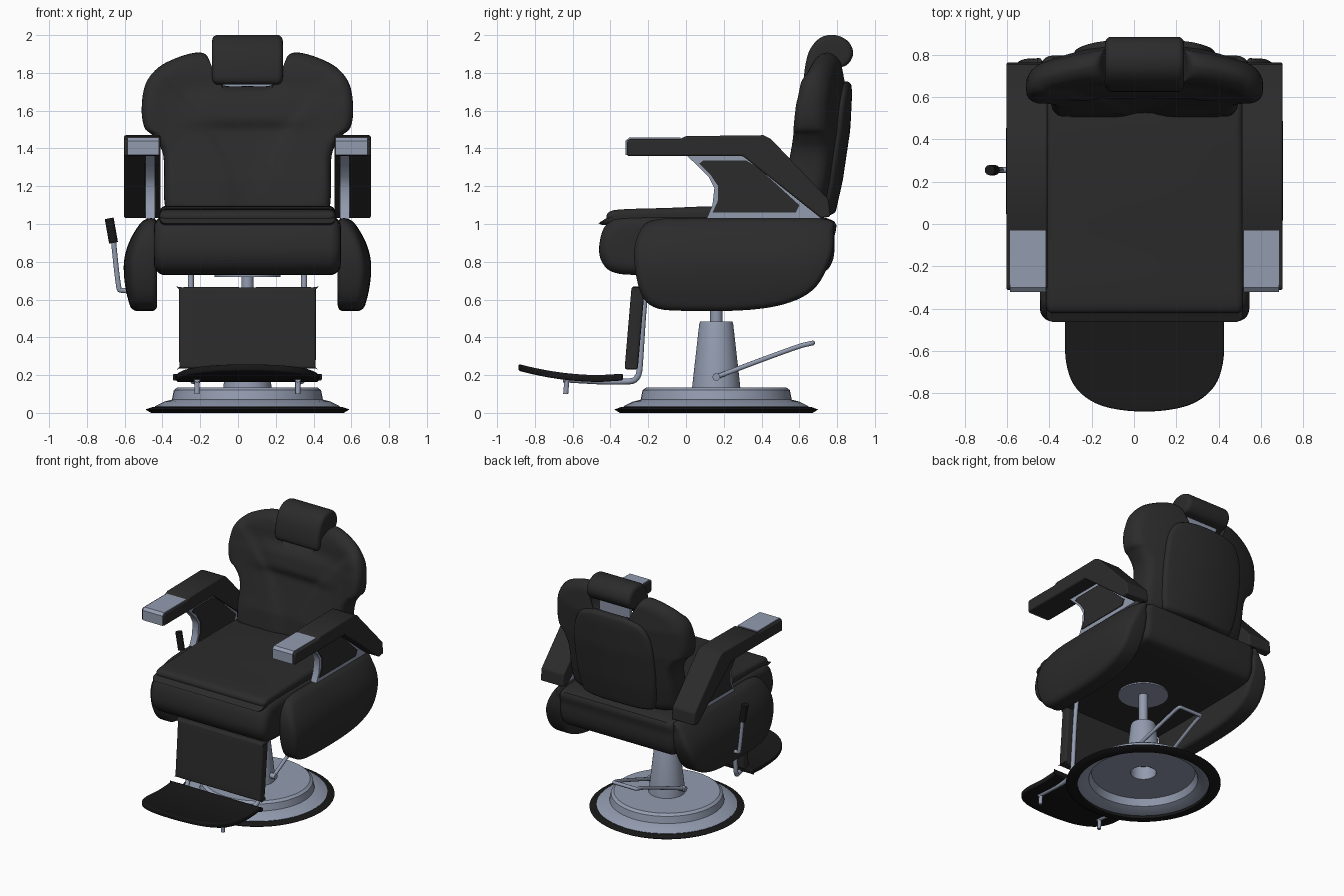
import bpy, bmesh, math
from mathutils import Vector

cube = bpy.data.objects.get("Cube")
if cube:
    bpy.data.objects.remove(cube)

CX, CY = 0.05, 0.16          # chair centre line and pedestal axis


def material(name, rgb, metal=0.0, rough=0.5):
    m = bpy.data.materials.new(name)
    m.use_nodes = True
    m.diffuse_color = (*rgb, 1)
    node = m.node_tree.nodes["Principled BSDF"]
    node.inputs["Base Color"].default_value = (*rgb, 1)
    node.inputs["Roughness"].default_value = rough
    return m


LEATHER = material("black leather", (0.024, 0.024, 0.024))
CHROME = material("blue grey chrome", (0.29, 0.33, 0.43))
RUBBER = material("black rubber", (0.009, 0.009, 0.009))
made = []


def finish(name, bm, mat):
    bmesh.ops.recalc_face_normals(bm, faces=bm.faces)
    mesh = bpy.data.meshes.new(name)
    bm.to_mesh(mesh)
    bm.free()
    ob = bpy.data.objects.new(name, mesh)
    bpy.context.collection.objects.link(ob)
    mesh.materials.append(mat)
    ob.location.x = CX
    made.append(ob)
    return ob


def place(axis, u, v, d, side=1):
    return {"x": (d * side, u, v), "y": (u * side, d, v), "z": (u * side, v, d)}[axis]


def smooth(pts, n=5):
    """Closed Catmull-Rom curve through the points."""
    p, out = [Vector(q) for q in pts], []
    for i in range(len(p)):
        a, b, c, d = (p[(i + k) % len(p)] for k in (-1, 0, 1, 2))
        for k in range(n):
            t = k / n
            out.append(b + (c - a) * t / 2 + (2 * a - 5 * b + 4 * c - d) * t * t / 2
                       + (3 * b - a - 3 * c + d) * t ** 3 / 2)
    return out


def mirrored(half):
    """Close a right-hand half outline over its centre line."""
    return half + [(-x, z) for x, z in reversed(half) if x > 0]


def pillow(name, outline, axis, lo, hi, r, mat=LEATHER, side=1, rings=4):
    """Padded shape: outline with rounded rims between two depth surfaces."""
    pts = smooth(outline)
    us, vs = [p.x for p in pts], [p.y for p in pts]
    cu, cv = (max(us) + min(us)) / 2, (max(vs) + min(vs)) / 2
    hu, hv = (max(us) - min(us)) / 2, (max(vs) - min(vs)) / 2
    rim = [(r * (1 - math.cos(a)), r * (1 - math.sin(a)), 1)
           for a in (math.radians(18 * k) for k in range(6))]
    inner = [(r, 0, 1 - k / rings) for k in range(1, rings)]
    bm = bmesh.new()
    loops = []
    for surf, sign in ((hi, -1), (lo, 1)):
        half = []
        for inset, drop, scale in rim + inner:
            ring = []
            for p in pts:
                u = cu + (p.x - cu) * (1 - inset / hu) * scale
                v = cv + (p.y - cv) * (1 - inset / hv) * scale
                ring.append(bm.verts.new(place(axis, u, v, surf(u, v) + sign * drop, side)))
            half.append(ring)
        tip = bm.verts.new(place(axis, cu, cv, surf(cu, cv), side))
        last = half[-1]
        for i in range(len(pts)):
            bm.faces.new((last[i - 1], last[i], tip))
        loops = half[::-1] if not loops else loops + half
    for a, b in zip(loops, loops[1:]):
        for i in range(len(pts)):
            bm.faces.new((a[i - 1], a[i], b[i], b[i - 1]))
    return finish(name, bm, mat)


def slab(name, outline, x0, x1, mat, side=1, bevel=0.0):
    """Side-view outline extruded across x."""
    bm = bmesh.new()
    face = bm.faces.new([bm.verts.new(place("x", u, v, x0, side)) for u, v in outline])
    ext = bmesh.ops.extrude_face_region(bm, geom=[face])["geom"]
    bmesh.ops.translate(bm, verts=[g for g in ext if isinstance(g, bmesh.types.BMVert)],
                        vec=((x1 - x0) * side, 0, 0))
    ob = finish(name, bm, mat)
    if bevel:
        mod = ob.modifiers.new("soft edges", "BEVEL")
        mod.width, mod.segments, mod.limit_method = bevel, 3, "ANGLE"
    return ob


def lathe(name, profile, mat):
    bm = bmesh.new()
    vs = [bm.verts.new((r, 0, z)) for r, z in profile]
    es = [bm.edges.new(e) for e in zip(vs, vs[1:])]
    bmesh.ops.spin(bm, geom=vs + es, cent=(0, 0, 0), axis=(0, 0, 1), angle=math.tau, steps=48)
    bmesh.ops.remove_doubles(bm, verts=bm.verts, dist=0.0005)
    ob = finish(name, bm, mat)
    ob.location.y = CY
    return ob


def tube(name, pts, r, mat=CHROME):
    cu = bpy.data.curves.new(name, "CURVE")
    cu.dimensions, cu.bevel_depth, cu.bevel_resolution, cu.use_fill_caps = "3D", r, 3, True
    sp = cu.splines.new("NURBS")
    sp.points.add(len(pts) - 1)
    for p, co in zip(sp.points, pts):
        p.co = (*co, 1)
    sp.order_u, sp.use_endpoint_u, sp.resolution_u = min(3, len(pts)), True, 6
    cu.materials.append(mat)
    ob = bpy.data.objects.new(name, cu)
    ob.location.x = CX
    bpy.context.collection.objects.link(ob)


def lerp(table, z):
    for (z0, y0), (z1, y1) in zip(table, table[1:]):
        if z <= z1:
            return y0 + (y1 - y0) * max(0, (z - z0) / (z1 - z0))
    return table[-1][1]


def flat(d):
    return lambda u, v: d


# Pedestal
lathe("base_rubber_ring", [(.46, .03), (.46, 0), (.51, 0), (.54, .018), (.5, .032), (.46, .03)], RUBBER)
lathe("base_dish", [(.11, .135), (.37, .135), (.39, .12), (.4, .07), (.44, .06), (.49, .035), (.48, .02),
                    (.45, .02), (.38, .05), (.36, .1), (.09, .1), (.09, .2), (0, .2)], CHROME)
lathe("column", [(.128, .13), (.125, .16), (.09, .47), (.085, .485), (0, .485)], CHROME)
lathe("piston", [(.032, .48), (.032, .73)], CHROME)
lathe("seat_plate", [(0, .72), (.175, .72), (.175, .74), (0, .74)], CHROME)
tube("pump_pivot", [(-.16, CY, .19), (.16, CY, .19)], .02)
tube("pump_lever", [(-.14, CY, .19), (-.1, .58, .35), (-.1, .67, .37), (-.08, .67, .37), (.08, .67, .37),
                    (.1, .67, .37), (.1, .58, .35), (.14, CY, .19)], .013)

# Seat
pillow("seat_body", [(-.46, .88), (-.44, .79), (-.37, .74), (-.2, .73), (.3, .73), (.68, .74), (.77, .79),
                     (.785, .92), (.75, 1.03), (.3, 1.04), (-.3, 1.04), (-.42, 1.0)],
       "x", flat(-.495), flat(.495), .06)
pillow("seat_cushion", [(-.42, 1.03), (-.405, 1.065), (-.33, 1.078), (-.1, 1.085), (.2, 1.095), (.58, 1.09),
                        (.6, 1.03), (.56, .99), (-.38, .99)], "x", flat(-.465), flat(.465), .035)

# Backrest
FRONT = [(1.04, .51), (1.23, .53), (1.47, .595), (1.68, .645), (1.8, .66), (1.91, .69)]
BACK = [(1.03, .76), (1.23, .805), (1.5, .845), (1.7, .855), (1.91, .83)]


def back_surface(x, z):
    return lerp(BACK, z) - .12 * (x / .55) ** 2


def front_surface(x, z):
    seam = .07 + .3 * max(0, (z - 1.08) / .61) ** 2
    wing = math.tanh((abs(x) - seam) / .03)
    roll = .035 * math.exp(-((z - 1.61) / .09) ** 4 - (x / .3) ** 4)
    curl = .05 * (x / .55) ** 2 * min(1, max(0, (z - 1.3) * 3))
    return lerp(FRONT, z) - .01 * wing - roll - curl


pillow("backrest", mirrored([(0, 1.04), (.2, 1.04), (.4, 1.05), (.44, 1.12), (.445, 1.36), (.5, 1.465),
                             (.545, 1.51), (.56, 1.61), (.54, 1.74), (.47, 1.83), (.36, 1.885), (.26, 1.908),
                             (.21, 1.885), (.185, 1.8), (.13, 1.735), (0, 1.73)]),
       "y", front_surface, back_surface, .06, rings=24)
pillow("backrest_rear_panel", mirrored([(0, 1.05), (.25, 1.05), (.31, 1.1), (.335, 1.3), (.33, 1.55),
                                        (.28, 1.69), (.18, 1.745), (0, 1.755)]), "y",
       lambda x, z: back_surface(x, z) - .04, lambda x, z: back_surface(x, z) + .025, .025, rings=8)

# Headrest
pillow("headrest", [(.625, 1.78), (.65, 1.74), (.71, 1.75), (.78, 1.82), (.85, 1.84), (.885, 1.9),
                    (.86, 1.965), (.79, 2.0), (.71, 1.985), (.65, 1.91)], "x", flat(-.187), flat(.187), .03)
slab("headrest_bracket", [(.76, 1.66), (.785, 1.66), (.8, 1.88), (.775, 1.88)], -.13, .13, CHROME)

for side, label in ((1, "left"), (-1, "right")):
    # Bulging skirt beside the seat
    pillow(label + "_side_panel",
           [(-.15, 1.025), (-.24, .97), (-.275, .84), (-.245, .65), (-.17, .56), (0, .54), (.33, .545),
            (.55, .585), (.69, .67), (.77, .83), (.78, .96), (.75, 1.025), (.45, 1.03), (.1, 1.03)],
           "x", flat(.478), lambda y, z: .655 - (.1 if z > .77 else .05) * ((z - .77) / .25) ** 2
           - .04 * ((y - .25) / .52) ** 4, .03, side=side, rings=10)
    # Armrest with chrome tip and framed infill
    slab(label + "_armrest", [(-.312, 1.36), (-.312, 1.44), (-.296, 1.451), (-.03, 1.451), (0, 1.465),
                              (.41, 1.47), (.45, 1.45), (.755, 1.13), (.765, 1.04), (.715, 1.03),
                              (.3, 1.36), (0, 1.36)], .46, .653, LEATHER, side, .012)
    slab(label + "_armrest_tip", [(-.03, 1.449), (-.03, 1.458), (-.3, 1.458), (-.321, 1.44), (-.321, 1.365),
                                  (-.312, 1.365), (-.312, 1.44), (-.296, 1.449)], .467, .636, CHROME, side)
    slab(label + "_arm_frame", [(0, 1.365), (.31, 1.365), (.725, 1.03), (.11, 1.03), (.14, 1.1), (.15, 1.19),
                                (.12, 1.25), (.06, 1.31)], .49, .54, CHROME, side)
    slab(label + "_arm_infill", [(.07, 1.32), (.09, 1.335), (.32, 1.335), (.38, 1.3), (.6, 1.1), (.58, 1.06),
                                 (.14, 1.06), (.168, 1.12), (.17, 1.2), (.13, 1.26)],
         .485, .546, LEATHER, side)
    # Footrest tubing
    x = side * .267
    tube(label + "_footrest_tube", [(side * .3, -.2, .75), (side * .3, -.222, .6), (side * .3, -.24, .3),
                                    (side * .3, -.25, .17), (x, -.34, .165), (x, -.45, .165),
                                    (x, -.65, .178)], .016)
    tube(label + "_footrest_peg", [(x, -.63, .18), (x, -.637, .1)], .014)

# Footrest pads
pillow("calf_pad", mirrored([(0, .235), (.34, .235), (.36, .25), (.362, .45), (.362, .65), (.345, .665),
                             (0, .665)]), "y",
       lambda x, z: -.325 + .085 * (z - .235), lambda x, z: -.255 + .085 * (z - .235), .015)


def plate_top(x, y):
    return .2 + .06 * (max(0, -.45 - y) / .44) ** 2 + .008 * max(0, (y + .45) / .12)


pillow("foot_plate", mirrored([(0, -.887), (.2, -.86), (.32, -.78), (.37, -.66), (.376, -.5), (.376, -.35),
                               (.365, -.335), (0, -.335)]), "z",
       lambda x, y: plate_top(x, y) - .036, plate_top, .01, RUBBER, rings=8)

# Recline lever on the right-hand side
tube("recline_rod", [(-.56, .255, .645), (-.67, .255, .645), (-.685, .255, .66), (-.71, .255, .92)], .014)
tube("recline_grip", [(-.709, .255, .9), (-.732, .255, 1.03)], .025, RUBBER)

bpy.ops.object.select_all(action="DESELECT")
for ob in made:
    ob.select_set(True)
bpy.context.view_layer.objects.active = made[0]
bpy.ops.object.shade_smooth_by_angle(angle=math.radians(35))
